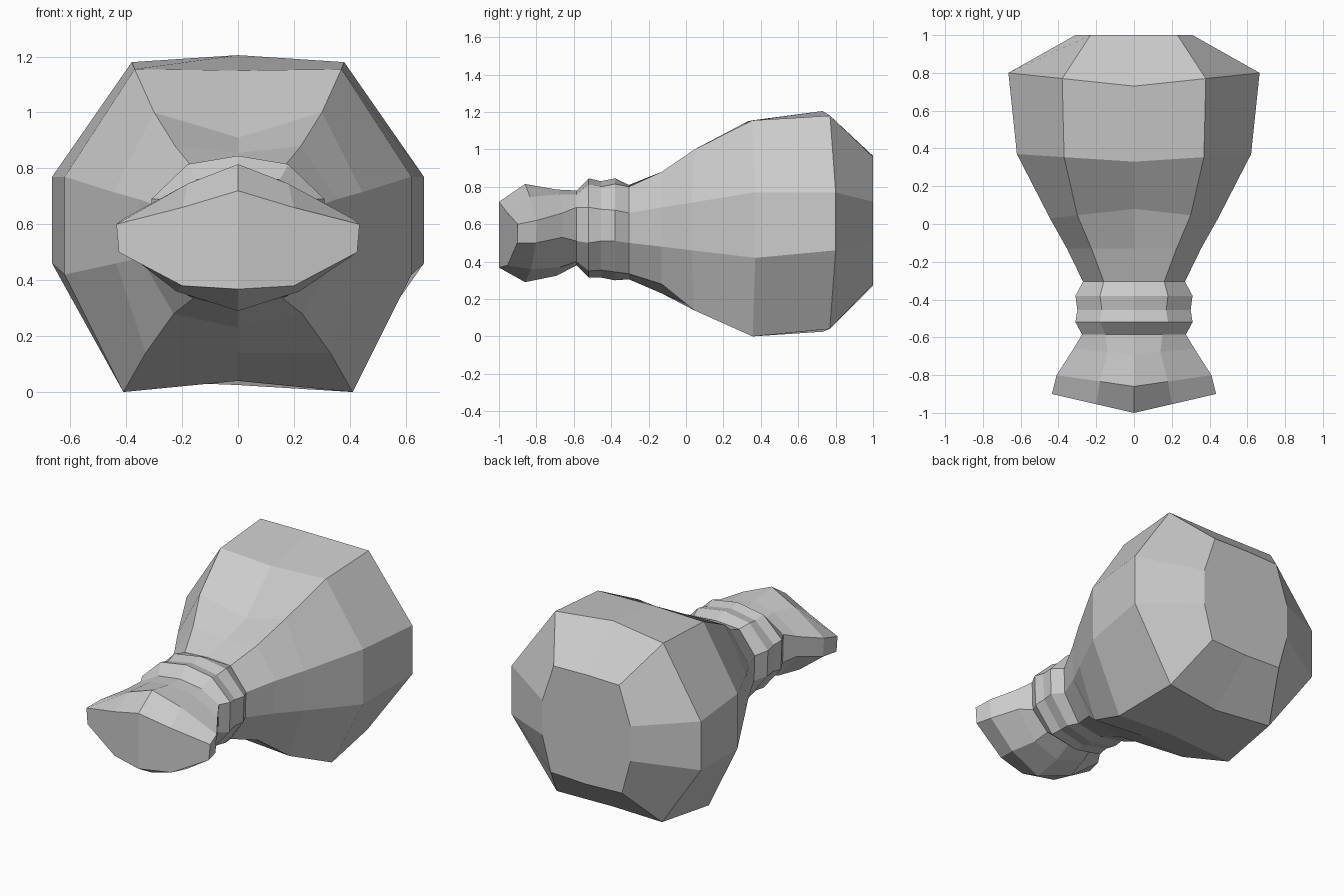
import bpy

# Each ring: y, bow (how far the middle sits toward the front), top z,
# top corner (x, z), side (x, upper z, lower z), bottom corner (x, z), bottom z
BODY = [
    (-0.305, 0, 0.81, (0.16, 0.80), (0.27, 0.66, 0.50), (0.16, 0.335), 0.305),
    (-0.13, 0, 0.855, (0.225, 0.88), (0.355, 0.69, 0.48), (0.23, 0.28), 0.23),
    (0.03, -0.05, 0.91, (0.30, 1.0), (0.445, 0.715, 0.46), (0.33, 0.14), 0.14),
    (0.37, 0.04, 1.15, (0.37, 1.155), (0.62, 0.77, 0.42), (0.41, 0.0), 0.04),
    (0.80, 0.07, 1.205, (0.38, 1.18), (0.665, 0.77, 0.46), (0.37, 0.04), 0.025),
    (1.0, 0.0, 0.965, (0.23, 0.96), (0.31, 0.72, 0.50), (0.25, 0.28), 0.27),
]
TIE = [
    (-0.585, 0, 0.78, (0.15, 0.76), (0.275, 0.69, 0.51), (0.16, 0.40), 0.38),
    (-0.52, 0, 0.845, (0.18, 0.815), (0.31, 0.69, 0.50), (0.18, 0.35), 0.315),
    (-0.455, 0, 0.83, (0.17, 0.80), (0.30, 0.68, 0.51), (0.17, 0.355), 0.315),
    (-0.38, 0, 0.845, (0.18, 0.815), (0.31, 0.675, 0.51), (0.18, 0.345), 0.30),
    BODY[0],
]
MOUTH = [
    (-0.90, 0.10, 0.72, (0.20, 0.66), (0.435, 0.60, 0.50), (0.20, 0.38), 0.368),
    (-0.80, 0.06, 0.815, (0.18, 0.745), (0.41, 0.62, 0.50), (0.22, 0.36), 0.29),
    (-0.66, 0.03, 0.785, (0.14, 0.76), (0.32, 0.66, 0.53), (0.18, 0.37), 0.325),
    TIE[0],
]


def ring_points(y, bow, top, tc, side, bc, bottom):
    """Ten points: the right half from top to bottom, then its mirror image."""
    sx, upper, lower = side
    half = [(0, top), tc, (sx, upper), (sx * 0.98 if y < 0.3 else sx, lower),
            bc, (0, bottom)]
    pts = [(x, y - bow * (1 - x / sx), z) for x, z in half]
    return pts + [(-x, py, z) for x, py, z in pts[4:0:-1]]


def loft(name, rings, cap_start=False, cap_end=False):
    verts = [p for r in rings for p in ring_points(*r)]
    faces = []
    for i in range(len(rings) - 1):
        for j in range(10):
            a, b = i * 10 + j, i * 10 + (j + 1) % 10
            faces.append((a, b, b + 10, a + 10))
    # Caps are strips of quads either side of the middle line
    for use, base, flip in ((cap_start, 0, True), (cap_end, len(rings) * 10 - 10, False)):
        if use:
            for half in ((0, 1, 2, 3, 4, 5), (5, 6, 7, 8, 9, 0)):
                f = [base + k for k in half]
                faces.append(tuple(f[::-1] if flip else f))
    mesh = bpy.data.meshes.new(name)
    mesh.from_pydata(verts, [], faces)
    mesh.update()
    obj = bpy.data.objects.new(name, mesh)
    bpy.context.collection.objects.link(obj)
    # Consistent outward normals
    bpy.context.view_layer.objects.active = obj
    obj.select_set(True)
    mesh.flip_normals() if mesh.polygons[0].normal.z < 0 else None
    obj.select_set(False)
    return obj


# Full sack body, closed at the back
loft("sack_body", BODY, cap_end=True)
# Pinched neck with its tied band
loft("neck_tie", TIE)
# Flared gathered mouth, closed at the front
loft("gathered_mouth", MOUTH, cap_start=True)
